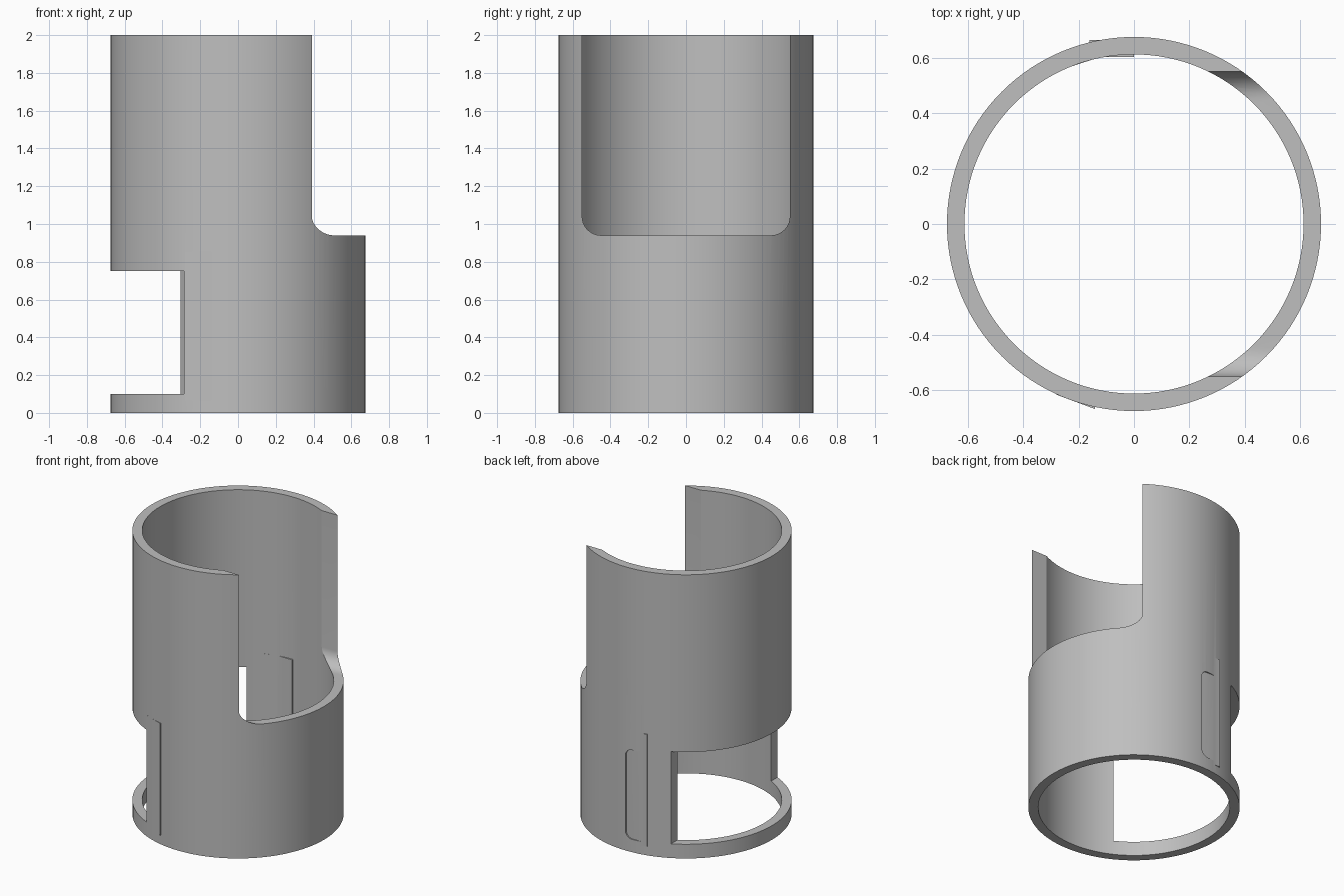
import bpy, bmesh, math
from mathutils import Vector

cube = bpy.data.objects.get("Cube")
if cube:
    bpy.data.objects.remove(cube, do_unlink=True)

OUTER, INNER, HEIGHT = 0.675, 0.612, 2.0

grey = bpy.data.materials.new("plain grey")
grey.use_nodes = True
COLOUR = (0.52, 0.52, 0.52, 1)
grey.diffuse_color = COLOUR
grey.node_tree.nodes["Principled BSDF"].inputs["Base Color"].default_value = COLOUR


def prism(name, outline, direction):
    """Solid made by sweeping a closed 3D outline along a direction."""
    bm = bmesh.new()
    face = bm.faces.new([bm.verts.new(p) for p in outline])
    swept = bmesh.ops.extrude_face_region(bm, geom=[face])["geom"]
    moved = [v for v in swept if isinstance(v, bmesh.types.BMVert)]
    bmesh.ops.translate(bm, verts=moved, vec=Vector(direction))
    bmesh.ops.recalc_face_normals(bm, faces=bm.faces)
    mesh = bpy.data.meshes.new(name)
    bm.to_mesh(mesh)
    bm.free()
    obj = bpy.data.objects.new(name, mesh)
    bpy.context.collection.objects.link(obj)
    mesh.materials.append(grey)
    return obj


def upright(name, points, low, high):
    return prism(name, [(x, y, low) for x, y in points], (0, 0, high - low))


def circle(radius, count=128):
    steps = [2 * math.pi * i / count for i in range(count)]
    return [(radius * math.cos(a), radius * math.sin(a)) for a in steps]


def arc(cu, cv, radius, start, end, count=10):
    """Points of a rounded corner, angles in degrees."""
    angles = [math.radians(start + (end - start) * i / count) for i in range(count + 1)]
    return [(cu + radius * math.cos(a), cv + radius * math.sin(a)) for a in angles]


def combine(target, tool, operation):
    mod = target.modifiers.new(operation.lower(), "BOOLEAN")
    mod.operation, mod.solver, mod.object = operation, "EXACT", tool
    bpy.context.view_layer.objects.active = target
    bpy.ops.object.modifier_apply(modifier=mod.name)
    bpy.data.objects.remove(tool, do_unlink=True)


# Hollow sleeve
sleeve = upright("sleeve", circle(OUTER), 0, HEIGHT)
combine(sleeve, upright("bore", circle(INNER), -0.1, HEIGHT + 0.1), "DIFFERENCE")

# Shallow pocket with rounded corners on the back wall
pocket = arc(-0.05, 0.14, 0.05, 270, 360) + arc(-0.05, 0.67, 0.05, 0, 90)
pocket += [(-0.155, 0.72), (-0.155, 0.09)]
combine(sleeve, prism("pocket", [(x, 0.665, z) for x, z in pocket], (0, 0.1, 0)), "DIFFERENCE")

# Bent reinforcing plates beside the window
back_plate = [(0, 0.664), (-0.16, 0.664), (-0.16, 0.652), (-0.3, 0.59),
              (-0.3, 0.545), (-0.12, 0.603), (0, 0.603)]
front_plate = [(-0.14, -0.62), (-0.14, -0.668), (-0.28, -0.616), (-0.28, -0.57)]
combine(sleeve, upright("back_plate", back_plate, 0.065, 0.855), "UNION")
combine(sleeve, upright("front_plate", front_plate, 0.065, 0.855), "UNION")

# Tall open notch with rounded lower corners
notch = arc(-0.45, 1.04, 0.1, 180, 270) + arc(0.45, 1.04, 0.1, 270, 360)
notch += [(0.55, HEIGHT + 0.1), (-0.55, HEIGHT + 0.1)]
combine(sleeve, prism("notch", [(0.1, y, z) for y, z in notch], (1, 0, 0)), "DIFFERENCE")

# Low window on the opposite side
window = [(-0.285, -0.8), (-0.285, 0), (-0.305, 0), (-0.305, 0.8), (-1, 0.8), (-1, -0.8)]
combine(sleeve, upright("window", window, 0.1, 0.75), "DIFFERENCE")

# Smooth curved walls, crisp cut edges
bpy.ops.object.select_all(action="DESELECT")
sleeve.select_set(True)
bpy.context.view_layer.objects.active = sleeve
bpy.ops.object.shade_smooth_by_angle(angle=math.radians(25))
